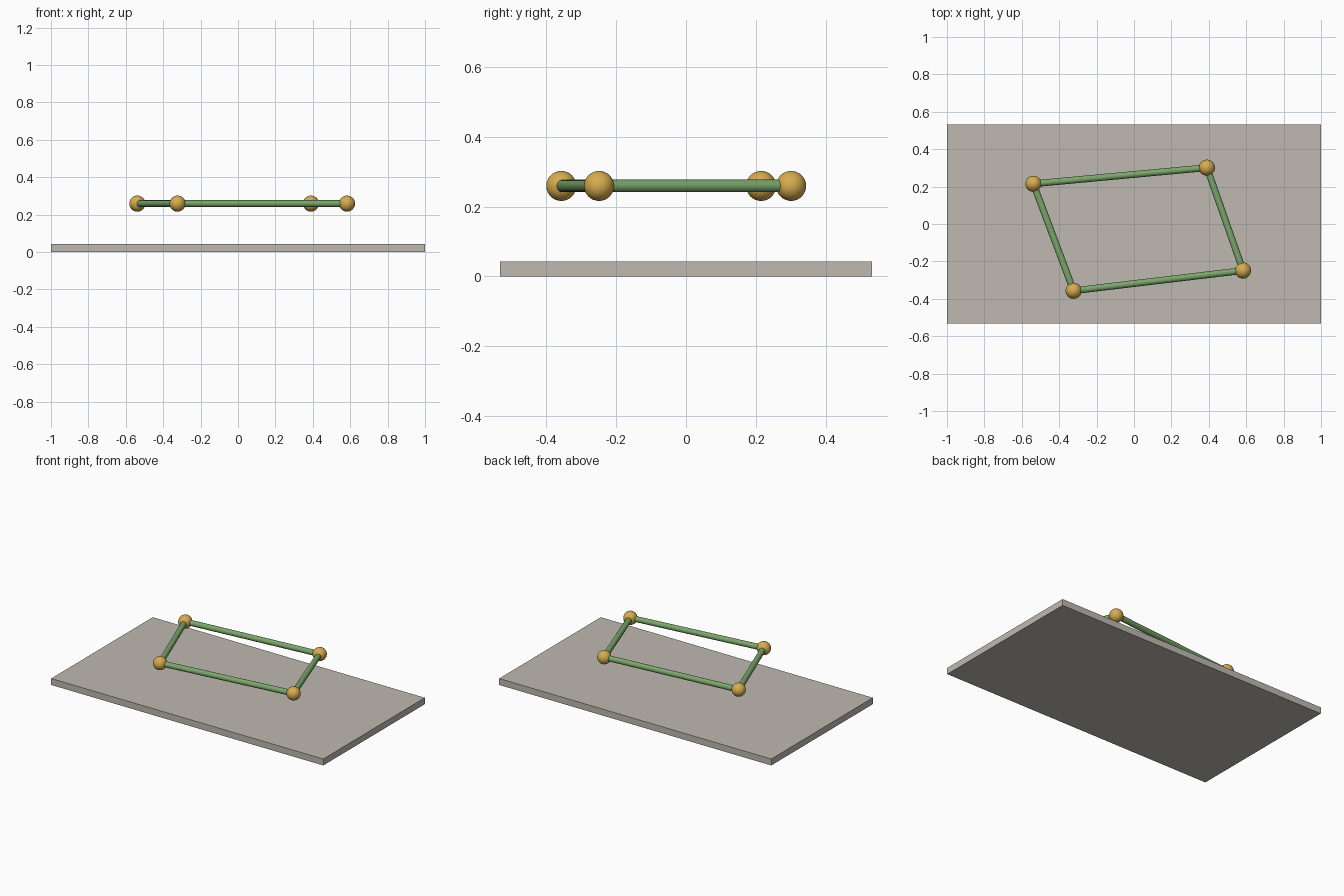
import bpy
from mathutils import Vector

cube = bpy.data.objects.get("Cube")
if cube:
    bpy.data.objects.remove(cube, do_unlink=True)


def make_material(name, rgb):
    mat = bpy.data.materials.new(name)
    mat.use_nodes = True
    color = (*rgb, 1)
    mat.diffuse_color = color
    mat.node_tree.nodes["Principled BSDF"].inputs["Base Color"].default_value = color
    return mat


def finish(name, mat, smooth=True):
    obj = bpy.context.object
    obj.name = name
    obj.data.materials.append(mat)
    if smooth:
        bpy.ops.object.shade_smooth_by_angle()
    return obj


stone = make_material("warm grey", (0.52, 0.49, 0.44))
green = make_material("leaf green", (0.20, 0.38, 0.15))
gold = make_material("gold", (0.67, 0.41, 0.08))

# Base plate
THICKNESS = 0.043
bpy.ops.mesh.primitive_cube_add(size=1, location=(0, 0, THICKNESS / 2))
bpy.context.object.scale = (2, 1.066, THICKNESS)
finish("base_plate", stone, smooth=False)

# Floating four-bar loop: ball joints joined by rods
HEIGHT = 0.259
joints = {
    "front_right": (-0.323, -0.357),
    "front_left": (0.583, -0.249),
    "back_left": (0.39, 0.301),
    "back_right": (-0.538, 0.215),
}
points = [Vector((x, y, HEIGHT)) for x, y in joints.values()]
rods = ("front_rod", "left_rod", "back_rod", "right_rod")

for i, joint in enumerate(joints):
    start, end = points[i], points[(i + 1) % 4]
    bpy.ops.mesh.primitive_uv_sphere_add(segments=32, ring_count=16, radius=0.043, location=start)
    finish(joint + "_joint", gold)

    span = end - start
    bpy.ops.mesh.primitive_cylinder_add(vertices=24, radius=0.018, depth=span.length,
                                        location=(start + end) / 2,
                                        rotation=span.to_track_quat("Z", "Y").to_euler())
    finish(rods[i], green)
